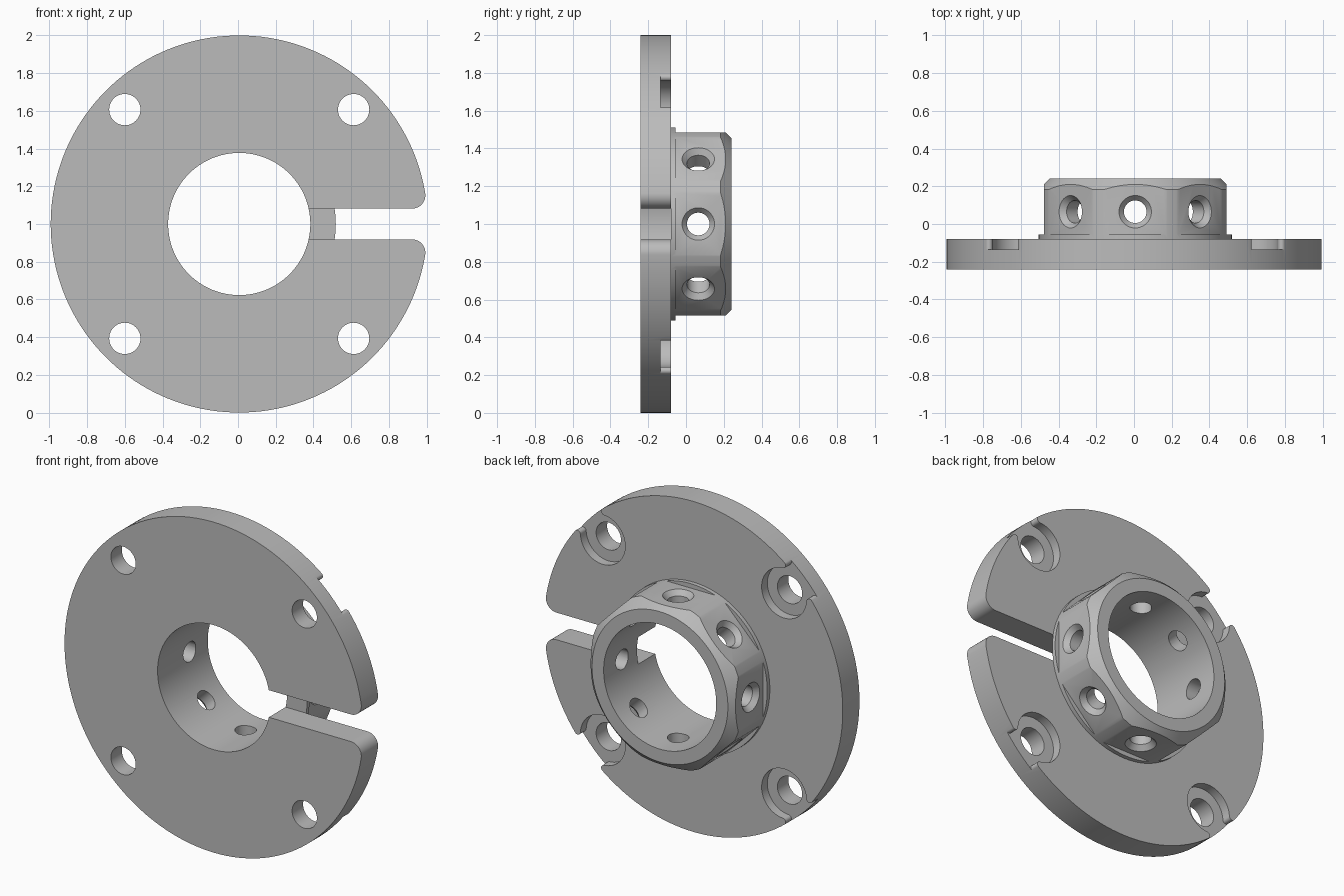
import bpy, bmesh
from math import pi, sin, cos, sqrt, atan2
from mathutils import Matrix, Vector

if "Cube" in bpy.data.objects:
    bpy.data.objects.remove(bpy.data.objects["Cube"])

RIM, BORE, HUB, FLAT = 1.0, 0.377, 0.512, 0.485
FRONT, BACK, COLLAR, TOP = -0.24, -0.08, -0.055, 0.24
AXIS_HEIGHT = 0.065


def loft(bm, rings, matrix=Matrix()):
    """Closed solid through rings of matching points."""
    loops = [[bm.verts.new(matrix @ Vector(p)) for p in ring] for ring in rings]
    n = len(loops[0])
    for a, b in zip(loops, loops[1:]):
        for i in range(n):
            j = (i + 1) % n
            bm.faces.new((a[i], a[j], b[j], b[i]))
    bm.faces.new(loops[0][::-1])
    bm.faces.new(loops[-1])


def lathe(bm, profile, matrix=Matrix(), n=128):
    loft(bm, [[(r * cos(2 * pi * i / n), r * sin(2 * pi * i / n), z)
               for i in range(n)] for r, z in profile], matrix)


def prism(bm, outline, low, high, matrix=Matrix()):
    loft(bm, [[(x, y, z) for x, y in outline] for z in (low, high)], matrix)


def arc(cx, cy, r, start, end, n):
    return [(cx + r * cos(start + (end - start) * i / n),
             cy + r * sin(start + (end - start) * i / n)) for i in range(n + 1)]


def make(name, bm):
    bmesh.ops.recalc_face_normals(bm, faces=bm.faces)
    mesh = bpy.data.meshes.new(name)
    bm.to_mesh(mesh)
    bm.free()
    obj = bpy.data.objects.new(name, mesh)
    bpy.context.collection.objects.link(obj)
    return obj


def combine(target, tool, operation):
    """Apply a boolean and discard the tool."""
    tool.hide_render = True
    mod = target.modifiers.new(operation, 'BOOLEAN')
    mod.operation, mod.object, mod.solver = operation, tool, 'EXACT'
    bpy.ops.object.select_all(action='DESELECT')
    target.select_set(True)
    bpy.context.view_layer.objects.active = target
    bpy.ops.object.modifier_apply(modifier=mod.name)
    bpy.data.objects.remove(tool)


def turn(angle):
    return Matrix.Rotation(angle, 4, 'Z')


# Flange disc
bm = bmesh.new()
lathe(bm, [(RIM, FRONT), (RIM, BACK)], n=160)
flange = make("flanged_hub", bm)

# Hub with collar and chamfered end
bm = bmesh.new()
lathe(bm, [(HUB, -0.16), (HUB, COLLAR), (HUB, TOP - 0.057), (0.455, TOP)])
hub = make("hub", bm)

# Eight flats around the hub
bm = bmesh.new()
for k in range(8):
    prism(bm, [(FLAT, -0.19), (0.6, -0.19), (0.6, 0.19), (FLAT, 0.19)],
          COLLAR, 0.3, turn(k * pi / 4))
combine(hub, make("flat_cutter", bm), 'DIFFERENCE')
combine(flange, hub, 'UNION')

# Central bore
bm = bmesh.new()
lathe(bm, [(BORE, -0.4), (BORE, 0.4)])
combine(flange, make("bore_cutter", bm), 'DIFFERENCE')

# Slot, flaring out to the rim through rounded corners
half, f = 0.082, 0.07
cy = half + f
cx = sqrt((RIM - f) ** 2 - cy ** 2)
upper = [(0.2, half)] + arc(cx, cy, f, -pi / 2, atan2(cy, cx), 10) + [(1.1, cy + 0.03)]
bm = bmesh.new()
prism(bm, upper + [(x, -y) for x, y in reversed(upper)], -0.4, BACK + 0.001)
combine(flange, make("slot_cutter", bm), 'DIFFERENCE')

# Four bolt holes
bolt = 0.858
bm = bmesh.new()
for k in range(4):
    lathe(bm, [(0.083, -0.4), (0.083, 0)],
          turn(pi / 4 + k * pi / 2) @ Matrix.Translation((bolt, 0, 0)), 48)
combine(flange, make("bolt_hole_cutter", bm), 'DIFFERENCE')

# Recesses round the bolt holes, open at the rim with rounded lips
r, f = 0.15, 0.02
cx = ((RIM - f) ** 2 + bolt ** 2 - (r + f) ** 2) / (2 * bolt)
cy = sqrt((RIM - f) ** 2 - cx ** 2)
a = atan2(cy, cx - bolt)
upper = arc(bolt, 0, r, pi, a, 24)
upper += arc(cx, cy, f, a - pi, atan2(cy, cx), 10)[1:] + [(1.1, cy + 0.01)]
bm = bmesh.new()
for k in range(4):
    prism(bm, upper + [(x, -y) for x, y in reversed(upper[1:])],
          -0.135, 0, turn(pi / 4 + k * pi / 2))
combine(flange, make("recess_cutter", bm), 'DIFFERENCE')

# Eight countersunk radial holes
bm = bmesh.new()
for k in range(8):
    lathe(bm, [(0.06, 0.28), (0.06, 0.455), (0.086, FLAT), (0.086, 0.6)],
          turn(k * pi / 4) @ Matrix.Translation((0, 0, AXIS_HEIGHT))
          @ Matrix.Rotation(pi / 2, 4, 'Y'), 40)
combine(flange, make("radial_hole_cutter", bm), 'DIFFERENCE')

# Stand the part upright, front towards -y
flange.data.transform(Matrix.Translation((0.0065, 0, 1)) @ Matrix.Rotation(-pi / 2, 4, 'X'))

# Plain grey metal
grey = bpy.data.materials.new("grey_metal")
grey.use_nodes = True
colour = (0.5, 0.5, 0.5, 1)
grey.diffuse_color = colour
grey.node_tree.nodes["Principled BSDF"].inputs["Base Color"].default_value = colour
flange.data.materials.clear()
flange.data.materials.append(grey)
for face in flange.data.polygons:
    face.material_index = 0
bpy.ops.object.shade_smooth_by_angle(angle=pi / 9)
